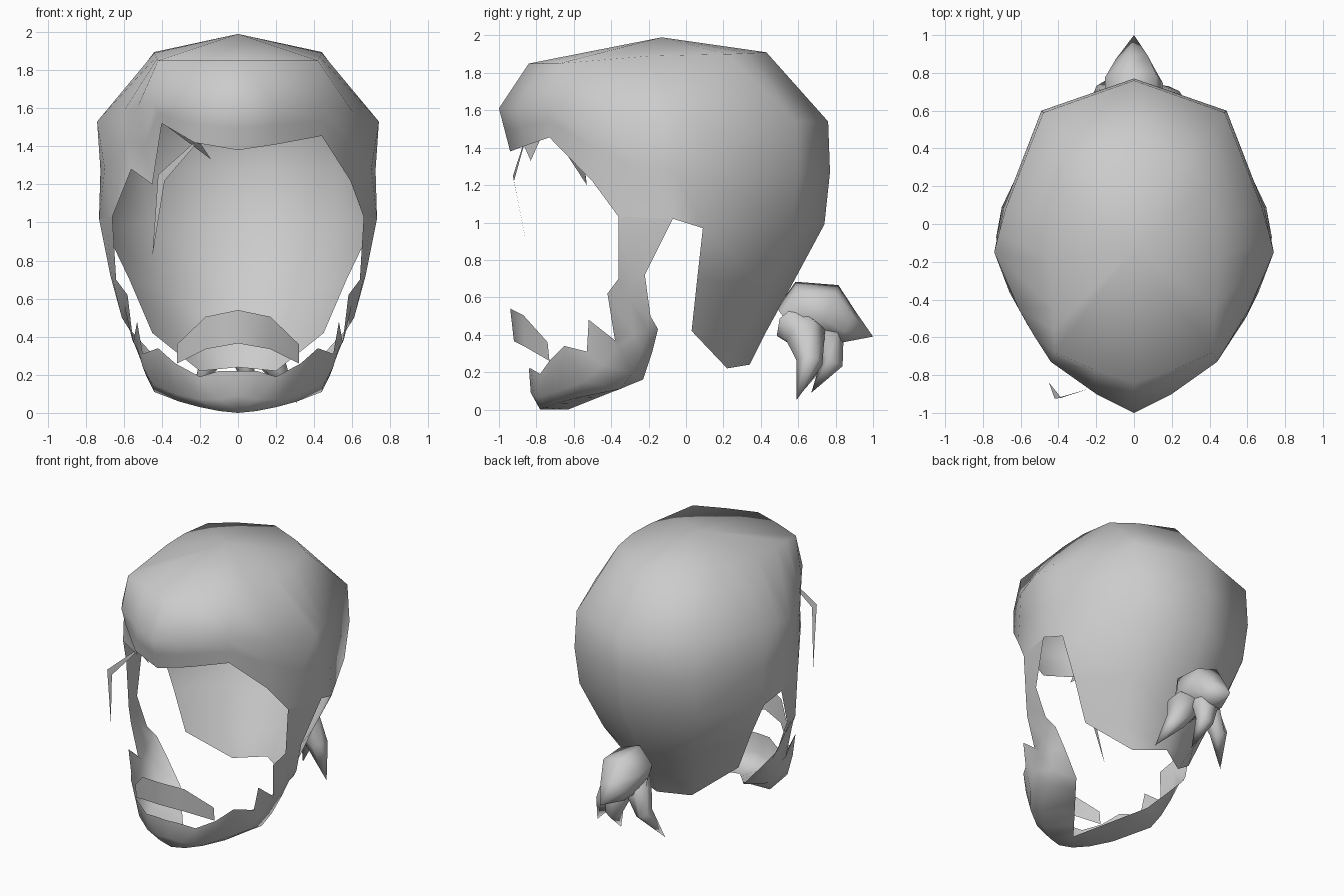
import bpy, bmesh, math
from mathutils import Vector

if "Cube" in bpy.data.objects:
    bpy.data.objects.remove(bpy.data.objects["Cube"])

grey = bpy.data.materials.new("hair grey")
grey.diffuse_color = (0.6, 0.6, 0.6, 1)
grey.use_nodes = True
grey.node_tree.nodes["Principled BSDF"].inputs["Base Color"].default_value = grey.diffuse_color


def mirror(row):
    return [(-x, y, z) for x, y, z in row]


def loft(name, patches, closed=False):
    """Skin each patch (a list of equal-length point rows) and weld into one smooth object."""
    bm = bmesh.new()
    for rows in patches:
        grid = [[bm.verts.new(p) for p in r] for r in rows]
        n = len(rows[0])
        for a, b in zip(grid, grid[1:]):
            for i in range(n if closed else n - 1):
                j = (i + 1) % n
                bm.faces.new((a[i], a[j], b[j], b[i]))
    bmesh.ops.remove_doubles(bm, verts=bm.verts, dist=0.002)
    bmesh.ops.recalc_face_normals(bm, faces=bm.faces)
    for f in bm.faces:
        f.smooth = True
    me = bpy.data.meshes.new(name)
    bm.to_mesh(me)
    bm.free()
    me.materials.append(grey)
    ob = bpy.data.objects.new(name, me)
    bpy.context.collection.objects.link(ob)
    return ob


def lock(name, path, radii, sides=6):
    """Tapered tuft of hair along a path; radius 0 makes a point."""
    pts = [Vector(p) for p in path]
    rows = []
    for i, (p, r) in enumerate(zip(pts, radii)):
        d = (pts[min(i + 1, len(pts) - 1)] - pts[max(i - 1, 0)]).normalized()
        u = d.cross(Vector((0.9, 0.1, 0.2))).normalized()
        v = d.cross(u)
        rows.append([p + r * (math.cos(t) * u + math.sin(t) * v)
                     for t in (2 * math.pi * k / sides for k in range(sides))])
    return loft(name, [rows], True)


def halfway(a, b):
    return [tuple((s + t) / 2 for s, t in zip(p, q)) for p, q in zip(a, b)]


# Hair cap: half rows running from forehead to back of head
crown = [(0, -0.13, 1.99)] * 9
top = [(0, -.84, 1.85), (.21, -.77, 1.85), (.42, -.68, 1.85), (.43, -.44, 1.87),
       (.44, -.2, 1.89), (.44, 0, 1.895), (.4, .22, 1.9), (.24, .33, 1.905), (0, .43, 1.91)]
brow = [(0, -1, 1.61), (.2, -.9, 1.61), (.44, -.73, 1.62), (.61, -.45, 1.57),
        (.74, -.15, 1.53), (.715, -.05, 1.53), (.68, .08, 1.53), (.48, .59, 1.54), (0, .76, 1.54)]
hem = [(0, -.94, 1.38), (.2, -.86, 1.41), (.44, -.73, 1.455), (.59, -.5, 1.22),
       (.66, -.36, 1.03), (.73, -.07, 1.02), (.70, .09, .97), (.47, .57, 1.0), (0, .74, .99)]
# Bulge row between brow and hem
mid = halfway(brow, hem)
mid[7:] = [(.49, .6, 1.27), (0, .77, 1.27)]
# Nape, below the ears
nape = [hem[6:],
        [(.57, .06, .70), (.38, .42, .65), (0, .53, .6)],
        [(.45, .03, .42), (.3, .26, .4), (0, .42, .4)],
        [(.45, .03, .42), (.2, .22, .22), (0, .34, .24)]]


# Left side has one more column for the swept fringe
def left(row, extra):
    return mirror(row[:3] + [extra] + row[3:])


hem_left = [hem[0], (-.23, -.87, 1.42), (-.40, -.74, 1.52), (-.45, -.53, 1.2),
            (-.56, -.54, 1.28)] + mirror(hem[4:])
brow_left = left(brow, (.53, -.59, 1.6))
mid_left = halfway(brow_left, hem_left)
mid_left[8:] = mirror(mid[7:])
loft("hair_cap", [
    [crown, top, brow, mid, hem],
    [left(crown, crown[0]), left(top, (.425, -.56, 1.86)), brow_left, mid_left, hem_left],
    nape, [mirror(r) for r in nape]])

# Sideburns and beard: edge rows from temple down and round to the chin
inner = [(.66, -.36, 1.03), (.64, -.36, .70), (.58, -.42, .62), (.55, -.38, .37),
         (.53, -.52, .48), (.50, -.53, .31), (.42, -.65, .34), (.33, -.73, .26),
         (.2, -.78, .19), (.1, -.83, .22), (0, -.84, .22)]
middle = [(.695, -.215, 1.025), (.66, -.29, .71), (.60, -.3, .58), (.56, -.28, .40),
          (.53, -.36, .34), (.50, -.45, .24), (.45, -.54, .15), (.33, -.68, .1),
          (.2, -.77, .07), (.1, -.81, .07), (0, -.83, .09)]
jaw = [(.73, -.07, 1.02), (.67, -.22, .72), (.61, -.19, .50), (.56, -.2, .42),
       (.52, -.24, .3), (.48, -.29, .19), (.44, -.35, .11), (.31, -.59, .06),
       (.2, -.7, .03), (.1, -.76, .01), (0, -.78, 0)]
# Lower edge: tucks in under the jaw, then runs straight to the chin
throat = jaw[:3] + [(.56, -.15, .43), (.45, -.18, .31)]
throat += [(.31 * (1 - t), -.23 - .4 * t, .16 * (1 - t)) for t in (0, .2, .4, .6, .8, 1)]
beard = [inner, middle, jaw, throat]
loft("sideburns_and_beard", [beard, [mirror(r) for r in beard]])

# Moustache
lip = [[(0, -.94, .54), (.17, -.87, .505), (.32, -.74, .36)],
       [(0, -.92, .365), (.17, -.86, .335), (.32, -.73, .26)]]
loft("moustache", [lip, [mirror(r) for r in lip]])

# Loose strands at the forehead
loft("loose_strand", [[[(-.23, -.87, 1.42), (-.42, -.925, 1.25), (-.45, -.84, .82)],
                       [(-.23, -.87, 1.40), (-.385, -.92, 1.22), (-.45, -.84, .82)]]])
loft("fringe_tip", [[[(-.38, -.75, 1.51), (-.14, -.83, 1.33)],
                     [(-.2, -.87, 1.42), (-.14, -.83, 1.33)]]])

# Tied tail: a rounded knot ending in a point, with hanging tufts
lock("tail_knot", [(0, .54, .47), (0, .62, .53), (0, .76, .52), (0, .86, .44), (0, 1.0, .39)],
     [.09, .16, .16, .1, 0])
lock("tail_tuft_right", [(.03, .57, .46), (.11, .64, .40), (.19, .66, .25), (.31, .59, .05)],
     [.11, .11, .07, 0])
lock("tail_tuft_left", [(-.02, .62, .48), (-.09, .68, .4), (-.15, .7, .26), (-.25, .6, .07)],
     [.1, .09, .06, 0])
lock("tail_tuft_middle", [(0, .68, .5), (.02, .76, .38), (.04, .78, .25), (.06, .67, .09)],
     [.1, .09, .06, 0])
